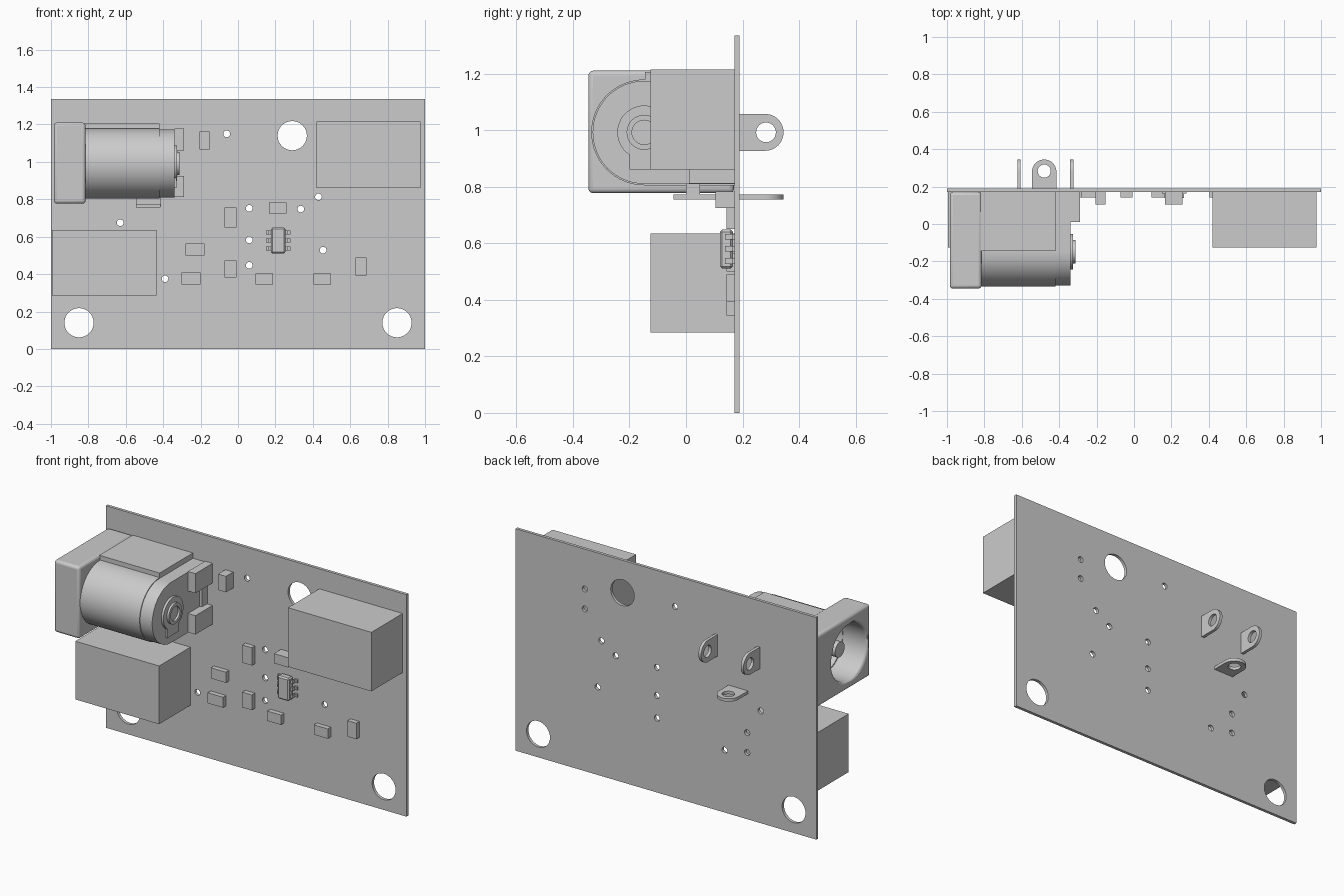
import bpy, bmesh
from math import sin, cos, pi

cube = bpy.data.objects.get("Cube")
if cube:
    bpy.data.objects.remove(cube, do_unlink=True)

grey = bpy.data.materials.new("plain grey")
grey.use_nodes = True
grey.diffuse_color = (0.6, 0.6, 0.6, 1)
grey.node_tree.nodes["Principled BSDF"].inputs["Base Color"].default_value = (0.6, 0.6, 0.6, 1)


def finish(name, mesh, smooth=False):
    mesh.materials.clear()
    mesh.materials.append(grey)
    ob = bpy.data.objects.new(name, mesh)
    bpy.context.collection.objects.link(ob)
    if smooth:
        bpy.ops.object.select_all(action='DESELECT')
        ob.select_set(True)
        bpy.context.view_layer.objects.active = ob
        bpy.ops.object.shade_smooth_by_angle()
    return ob


def arc(u, v, r, start=0.0, sweep=2 * pi, n=48):
    steps = n if sweep >= 2 * pi else n + 1
    return [(u + r * cos(start + sweep * i / n), v + r * sin(start + sweep * i / n)) for i in range(steps)]


def rect(u0, u1, v0, v1):
    return [(u0, v0), (u1, v0), (u1, v1), (u0, v1)]


def plate(name, axis, lo, hi, outlines, smooth=True):
    """Extrude a filled outline, with holes, between lo and hi along an axis."""
    cu = bpy.data.curves.new(name, 'CURVE')
    cu.dimensions = '2D'
    cu.fill_mode = 'BOTH'
    cu.extrude = (hi - lo) / 2
    for pts in outlines:
        sp = cu.splines.new('POLY')
        sp.points.add(len(pts) - 1)
        for p, (u, v) in zip(sp.points, pts):
            p.co = (u, v, 0, 1)
        sp.use_cyclic_u = True
    tmp = bpy.data.objects.new(name, cu)
    bpy.context.collection.objects.link(tmp)
    dg = bpy.context.evaluated_depsgraph_get()
    mesh = bpy.data.meshes.new_from_object(tmp.evaluated_get(dg))
    bpy.data.objects.remove(tmp, do_unlink=True)
    mid = (lo + hi) / 2
    for vert in mesh.vertices:
        u, v, w = vert.co
        w += mid
        vert.co = {'X': (w, u, v), 'Y': (u, w, v), 'Z': (v, u, w)}[axis]
    bm = bmesh.new()
    bm.from_mesh(mesh)
    bmesh.ops.remove_doubles(bm, verts=bm.verts, dist=1e-5)
    bmesh.ops.recalc_face_normals(bm, faces=bm.faces)
    bm.to_mesh(mesh)
    bm.free()
    return finish(name, mesh, smooth)


def box(name, x, y, z, bevel=0.0):
    bm = bmesh.new()
    bmesh.ops.create_cube(bm, size=1)
    for vert in bm.verts:
        vert.co = [(a + b) / 2 + c * (b - a) for c, (a, b) in zip(vert.co, (x, y, z))]
    if bevel:
        bmesh.ops.bevel(bm, geom=bm.edges[:], offset=bevel, segments=1, affect='EDGES')
    mesh = bpy.data.meshes.new(name)
    bm.to_mesh(mesh)
    bm.free()
    return finish(name, mesh)


# Circuit board with mounting holes and small plated holes
front, back = 0.172, 0.19
mounts = [(-0.85, 0.14), (0.85, 0.14), (0.29, 1.14)]
vias = [(-0.06, 1.15), (0.43, 0.813), (0.335, 0.748), (0.06, 0.752), (0.06, 0.583),
        (0.455, 0.528), (0.06, 0.447), (-0.39, 0.375), (-0.63, 0.675),
        (0.54, 1.095), (0.54, 0.975), (-0.54, 0.52), (-0.54, 0.40)]
plate("circuit_board", 'Y', front, back,
      [rect(-1, 1, 0, 1.335)]
      + [arc(x, z, 0.078) for x, z in mounts]
      + [arc(x, z, 0.018, n=16) for x, z in vias])

# Two terminal blocks
box("right_terminal_block", (-0.995, -0.437), (-0.125, front), (0.285, 0.635))
box("left_terminal_block", (0.42, 0.975), (-0.125, front), (0.86, 1.215))

# Power socket: flange, hollow barrel, closed end
cy, cz, bore = -0.148, 0.992, 0.168
flange = plate("socket_flange", 'X', -0.985, -0.815,
               [rect(-0.345, 0.17, 0.777, 1.21), arc(cy, cz, bore)])
bev = flange.modifiers.new("rounded edges", 'BEVEL')
bev.width = 0.016
bev.segments = 3
bev.limit_method = 'ANGLE'
bev.angle_limit = 1.05
bev.use_clamp_overlap = False


def barrel(r):
    return arc(cy, cz, r, pi / 2, pi, 32) + [(front, cz - r), (front, cz + r)]


plate("socket_barrel", 'X', -0.82, -0.42, [barrel(0.187), arc(cy, cz, bore)])
plate("socket_barrel_end", 'X', -0.42, -0.34, [barrel(0.182)])
box("socket_top_cover", (-0.82, -0.42), (-0.145, front), (1.16, 1.206))

# Rear feet of the socket
box("socket_upper_foot", (-0.34, -0.29), (0.01, front), (1.06, 1.178))
box("socket_lower_foot", (-0.34, -0.29), (0.01, front), (0.812, 0.925))

# Centre pin, rear rivet and its contact strip
plate("socket_pin", 'X', -0.92, -0.42, [arc(cy, cz, 0.045, n=32)])
plate("rivet_washer", 'X', -0.34, -0.326, [arc(cy, cz, 0.095)])
plate("rivet_rim", 'X', -0.326, -0.313, [arc(cy, cz, 0.062, n=32), arc(cy, cz, 0.043, n=32)])
box("rivet_contact_strip", (-0.34, -0.33), (-0.2, -0.095), (0.86, cz))


# Solder lugs passing through the board
def lug(name, axis, offset, centre, start):
    shape = arc(0.28, centre, 0.065, -pi / 2, pi, 24)
    shape += [(start, centre + 0.065), (start, centre - 0.065)]
    plate(name, axis, offset - 0.009, offset + 0.009, [shape, arc(0.283, centre, 0.035, n=24)])


lug("outer_lug", 'X', -0.615, cz, 0.12)
lug("inner_lug", 'X', -0.333, cz, 0.12)
lug("lower_lug", 'Z', 0.764, -0.48, -0.045)
box("lower_lug_neck", (-0.545, -0.412), (0.0, 0.05), (0.764, 0.81))

# Small surface parts: x range, z range, front depth
chips = [((-0.205, -0.152), (1.067, 1.163), 0.103), ((0.165, 0.26), (0.725, 0.783), 0.105),
         ((-0.072, -0.008), (0.65, 0.757), 0.143), ((-0.28, -0.18), (0.5, 0.564), 0.143),
         ((-0.072, -0.008), (0.382, 0.473), 0.143), ((-0.302, -0.2), (0.345, 0.408), 0.143),
         ((0.094, 0.186), (0.345, 0.404), 0.143), ((0.404, 0.497), (0.345, 0.404), 0.143),
         ((0.628, 0.687), (0.393, 0.489), 0.143)]
for i, (x, z, y) in enumerate(chips):
    box(f"surface_chip_{i + 1}", x, (y, front), z)

# Six-legged chip
box("six_leg_chip_body", (0.176, 0.253), (0.12, 0.166), (0.51, 0.648), 0.008)
for side, name in ((-1, "right"), (1, "left")):
    for row in range(3):
        z = 0.537 + row * 0.043
        for part, reach, y in (("shoulder", (0.03, 0.052), (0.138, 0.146)),
                               ("shin", (0.046, 0.052), (0.138, front)),
                               ("foot", (0.046, 0.065), (0.162, front))):
            x = sorted(0.2145 + side * r for r in reach)
            box(f"chip_{name}_leg_{part}_{row + 1}", x, y, (z - 0.01, z + 0.01))
